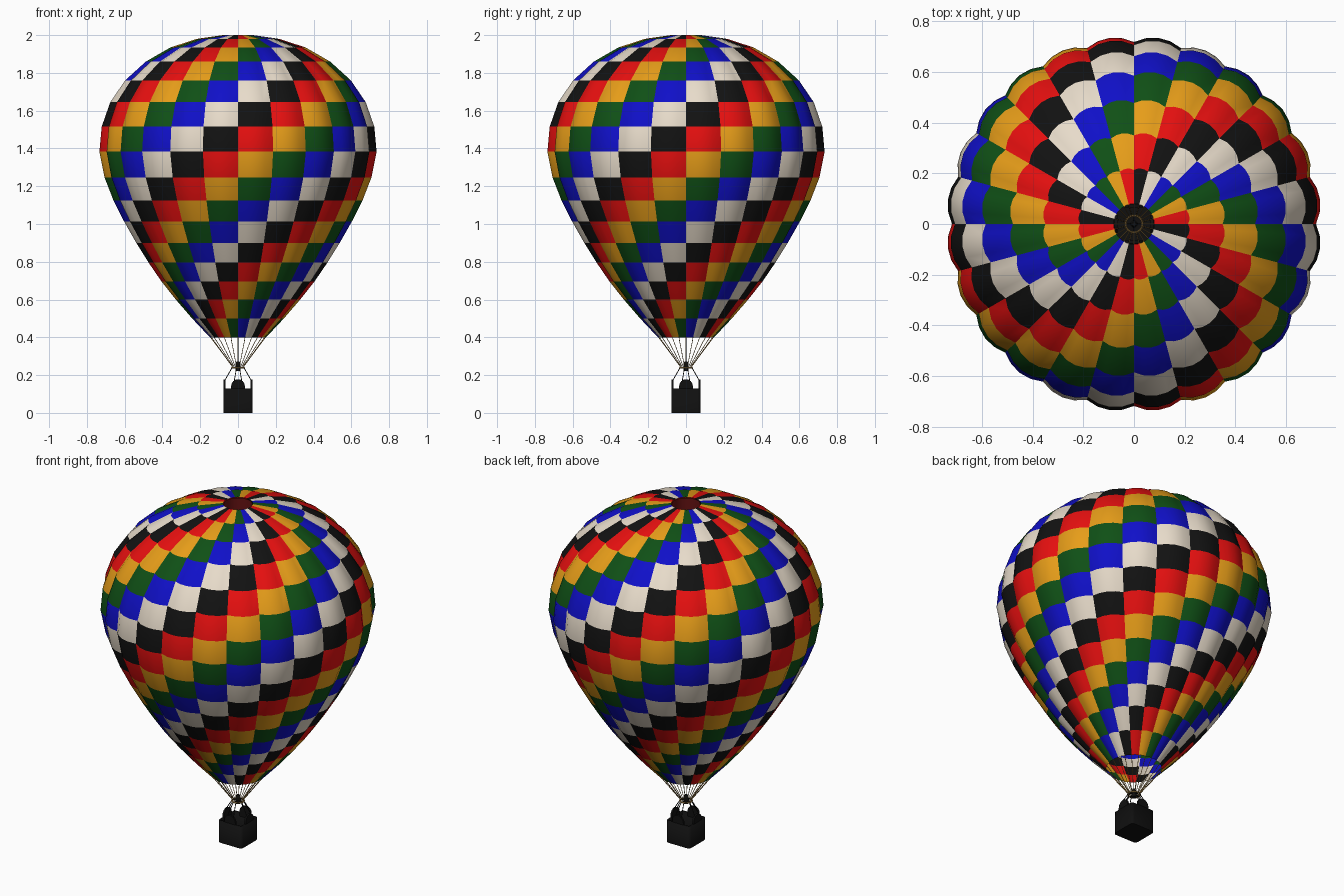
import bpy, bmesh, math
from mathutils import Matrix, Vector

if "Cube" in bpy.data.objects:
    bpy.data.objects.remove(bpy.data.objects["Cube"], do_unlink=True)


def material(name, r, g, b):
    m = bpy.data.materials.new(name)
    m.use_nodes = True
    m.diffuse_color = (r, g, b, 1)
    bsdf = m.node_tree.nodes["Principled BSDF"]
    bsdf.inputs["Base Color"].default_value = (r, g, b, 1)
    bsdf.inputs["Roughness"].default_value = 0.8
    return m


PANELS = [
    material("red fabric", 0.8, 0.005, 0.005),
    material("yellow fabric", 0.8, 0.34, 0.01),
    material("green fabric", 0.005, 0.08, 0.008),
    material("blue fabric", 0.005, 0.005, 0.58),
    material("cream fabric", 0.8, 0.71, 0.59),
    material("black fabric", 0.006, 0.006, 0.006),
]
DARK_RED = material("dark red vent", 0.13, 0.006, 0.006)
ROPE = material("tan rope", 0.42, 0.25, 0.07)
BLACK = material("black wicker", 0.005, 0.005, 0.005)


def finish(name, bm, mats, angle=None):
    mesh = bpy.data.meshes.new(name)
    bm.to_mesh(mesh)
    bm.free()
    for m in mats:
        mesh.materials.append(m)
    ob = bpy.data.objects.new(name, mesh)
    bpy.context.collection.objects.link(ob)
    if angle:
        bpy.ops.object.select_all(action="DESELECT")
        ob.select_set(True)
        bpy.context.view_layer.objects.active = ob
        bpy.ops.object.shade_smooth_by_angle(angle=math.radians(angle))
    return ob


def ropes(name, pairs, radius, mat):
    curve = bpy.data.curves.new(name, "CURVE")
    curve.dimensions = "3D"
    curve.bevel_depth = radius
    curve.bevel_resolution = 1
    for a, b in pairs:
        s = curve.splines.new("POLY")
        s.points.add(1)
        s.points[0].co = (*a, 1)
        s.points[1].co = (*b, 1)
    curve.materials.append(mat)
    ob = bpy.data.objects.new(name, curve)
    bpy.context.collection.objects.link(ob)


def polar(r, angle, z):
    return Vector((r * math.cos(angle), r * math.sin(angle), z))


# Envelope: bulging gores swept round a profile, coloured in diagonal steps
GORES, SEG = 24, 4
PROFILE = [(0.15, 0.40), (0.245, 0.50), (0.332, 0.60), (0.408, 0.695),
           (0.477, 0.795), (0.543, 0.90), (0.608, 1.013), (0.665, 1.125),
           (0.713, 1.247), (0.740, 1.383), (0.728, 1.515), (0.682, 1.645),
           (0.603, 1.76), (0.492, 1.86), (0.36, 1.935), (0.22, 1.98),
           (0.08, 2.0)]
COLS = GORES * SEG
bm = bmesh.new()
rings = []
for r, z in PROFILE:
    ring = []
    for i in range(COLS):
        s = 2 * (i % SEG) / SEG - 1
        bulge = 0.97 + 0.03 * (1 - s * s)
        ring.append(bm.verts.new(polar(r * bulge, math.tau * i / COLS - math.pi / 2, z)))
    rings.append(ring)
for row, (low, high) in enumerate(zip(rings, rings[1:])):
    for i in range(COLS):
        j = (i + 1) % COLS
        f = bm.faces.new((low[i], low[j], high[j], high[i]))
        f.material_index = (i // SEG + 9 - row) % len(PANELS)
finish("envelope", bm, PANELS, 25)

# Vent sleeve hanging inside the crown opening
bm = bmesh.new()
bmesh.ops.create_cone(bm, cap_ends=False, segments=48, radius1=0.077, radius2=0.077,
                      depth=0.1, matrix=Matrix.Translation((0, 0, 1.948)))
finish("crown_vent", bm, [DARK_RED], 30)

# Load cables from the mouth to the burner ring
angles = [math.tau * i / GORES for i in range(GORES)]
ropes("load_cables", [(polar(0.147, a, 0.402), polar(0.03, a, 0.245)) for a in angles],
      0.0017, ROPE)

# Burner ring and burner
bpy.ops.mesh.primitive_torus_add(major_radius=0.033, minor_radius=0.004, major_segments=32,
                                 minor_segments=8, location=(0, 0, 0.238))
ring = bpy.context.object
ring.name = "burner_ring"
ring.data.materials.append(ROPE)
bm = bmesh.new()
for r1, r2, depth, z in [(0.014, 0.014, 0.035, 0.24), (0.014, 0.008, 0.016, 0.265)]:
    bmesh.ops.create_cone(bm, cap_ends=True, segments=16, radius1=r1, radius2=r2,
                          depth=depth, matrix=Matrix.Translation((0, 0, z)))
for a in (0, math.pi / 2):
    bmesh.ops.create_cube(bm, size=1, matrix=Matrix.Translation((0, 0, 0.238))
                          @ Matrix.Rotation(a, 4, "Z") @ Matrix.Diagonal((0.064, 0.006, 0.006, 1)))
finish("burner", bm, [BLACK], 30)

# Basket: open box with rounded corners
HALF, RIM = 0.078, 0.13
bm = bmesh.new()
bmesh.ops.create_cube(bm, size=1, matrix=Matrix.Translation((0, 0, RIM / 2))
                      @ Matrix.Diagonal((2 * HALF, 2 * HALF, RIM, 1)))
upright = [e for e in bm.edges if abs(e.verts[0].co.z - e.verts[1].co.z) > 0.05]
bmesh.ops.bevel(bm, geom=upright, offset=0.016, segments=3, profile=0.5, affect="EDGES")
bmesh.ops.delete(bm, geom=[f for f in bm.faces if f.normal.z > 0.9], context="FACES_ONLY")
basket = finish("basket", bm, [BLACK], 35)
wall = basket.modifiers.new("wall", "SOLIDIFY")
wall.thickness = 0.01
wall.offset = -1

# Raised arched panel on each basket wall
bm = bmesh.new()
for k in range(4):
    turn = Matrix.Rotation(k * math.pi / 2, 4, "Z")
    outline = [(-0.036, RIM - 0.02)]
    for i in range(9):
        t = math.pi * (1 - i / 8)
        outline.append((0.036 * math.cos(t), 0.143 + 0.035 * math.sin(t)))
    outline.append((0.036, RIM - 0.02))
    f = bm.faces.new([bm.verts.new(turn @ Vector((x, -HALF + 0.001, z))) for x, z in outline])
    ext = bmesh.ops.extrude_face_region(bm, geom=[f])
    moved = [v for v in ext["geom"] if isinstance(v, bmesh.types.BMVert)]
    bmesh.ops.translate(bm, verts=moved, vec=turn @ Vector((0, 0.011, 0)))
bmesh.ops.recalc_face_normals(bm, faces=bm.faces)
finish("basket_arches", bm, [BLACK], 35)

# Suspension ropes from the arches up to the burner ring
pairs = []
for k in range(4):
    turn = Matrix.Rotation(k * math.pi / 2, 4, "Z")
    for side in (-1, 1):
        pairs.append((turn @ Vector((side * 0.02, -HALF + 0.006, 0.168)),
                      turn @ Vector((side * 0.008, -0.032, 0.238))))
ropes("basket_ropes", pairs, 0.0022, BLACK)
